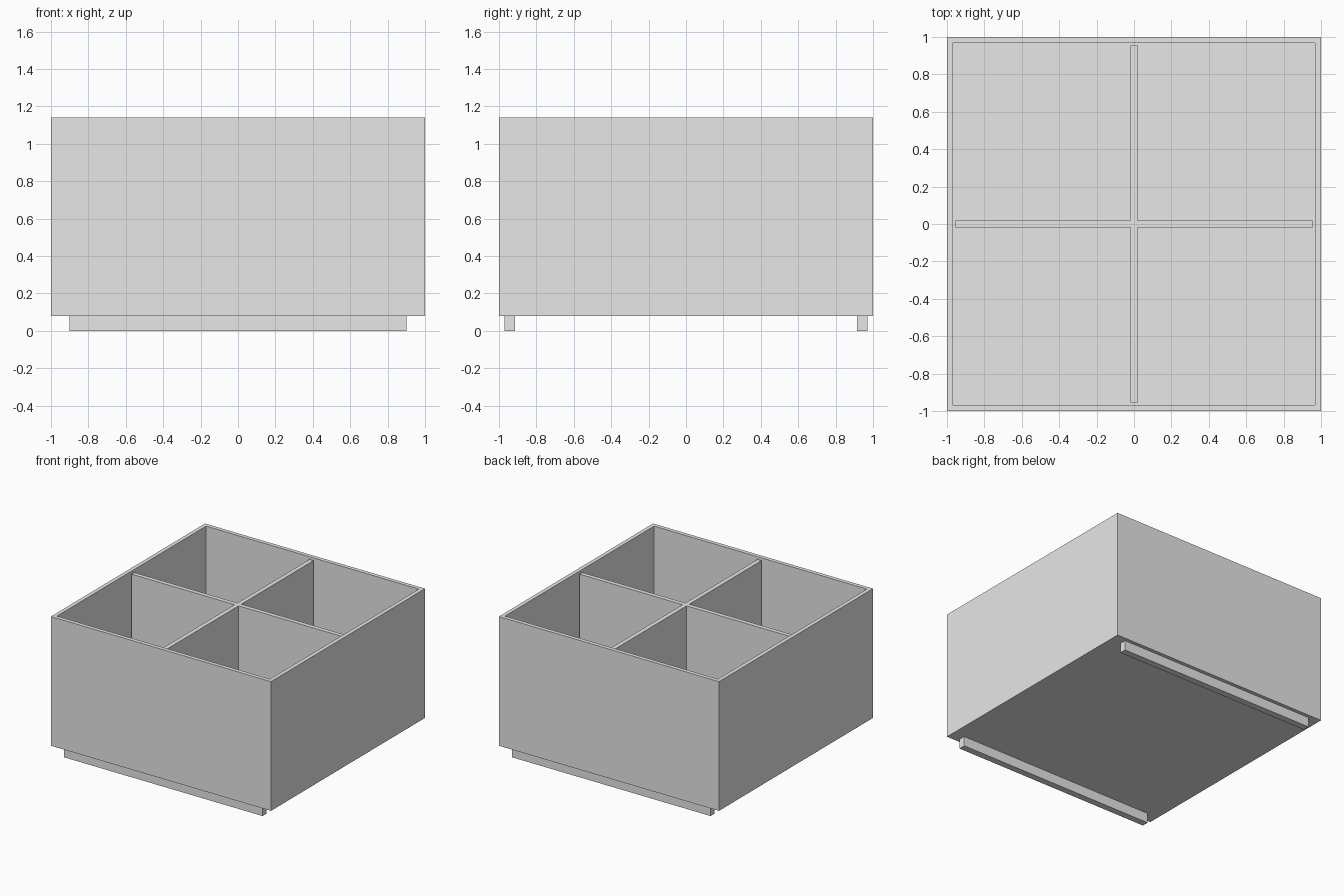
import bpy
import bmesh
from mathutils import Matrix, Vector

cube = bpy.data.objects.get("Cube")
if cube:
    bpy.data.objects.remove(cube, do_unlink=True)

BASE, TOP = 0.08, 1.142     # underside and rim of the box
INNER = 0.954               # inner face of the walls
FLOOR = BASE + 0.045        # top of the floor panel
DIVIDER_TOP = TOP - 0.015
HALF = 0.018                # half thickness of the dividers

grey = bpy.data.materials.new("light_grey")
grey.use_nodes = True
colour = (0.8, 0.8, 0.8, 1)
grey.diffuse_color = colour
grey.node_tree.nodes["Principled BSDF"].inputs["Base Color"].default_value = colour


def finish(name, bm):
    mesh = bpy.data.meshes.new(name)
    bm.to_mesh(mesh)
    bm.free()
    mesh.materials.append(grey)
    obj = bpy.data.objects.new(name, mesh)
    bpy.context.collection.objects.link(obj)
    return obj


def block(bm, low, high):
    low, high = Vector(low), Vector(high)
    matrix = Matrix.Translation((low + high) / 2) @ Matrix.Diagonal((*(high - low), 1))
    return bmesh.ops.create_cube(bm, size=1, matrix=matrix)


# Open box: inset the top face and push it down to the floor
bm = bmesh.new()
block(bm, (-1, -1, BASE), (1, 1, TOP))
top = max(bm.faces, key=lambda f: f.calc_center_median().z)
bmesh.ops.inset_region(bm, faces=[top], thickness=1 - INNER)
pushed = bmesh.ops.extrude_discrete_faces(bm, faces=[top])["faces"][0]
for vert in pushed.verts:
    vert.co.z = FLOOR
bmesh.ops.recalc_face_normals(bm, faces=bm.faces)
finish("box", bm)

# Cross divider: a square post with four arms drawn out to the walls
bm = bmesh.new()
block(bm, (-HALF, -HALF, FLOOR), (HALF, HALF, DIVIDER_TOP))
sides = [f for f in bm.faces if abs(f.normal.z) < 0.5]
directions = [f.normal.copy() for f in sides]
arms = bmesh.ops.extrude_discrete_faces(bm, faces=sides)["faces"]
for face, direction in zip(arms, directions):
    bmesh.ops.translate(bm, verts=face.verts, vec=direction * (INNER - HALF))
bmesh.ops.recalc_face_normals(bm, faces=bm.faces)
finish("cross_divider", bm)

# Runners under the front and back edges
for name, side in (("front_runner", -1), ("back_runner", 1)):
    bm = bmesh.new()
    y = sorted((side * 0.915, side * 0.97))
    block(bm, (-0.902, y[0], 0), (0.902, y[1], BASE))
    finish(name, bm)
